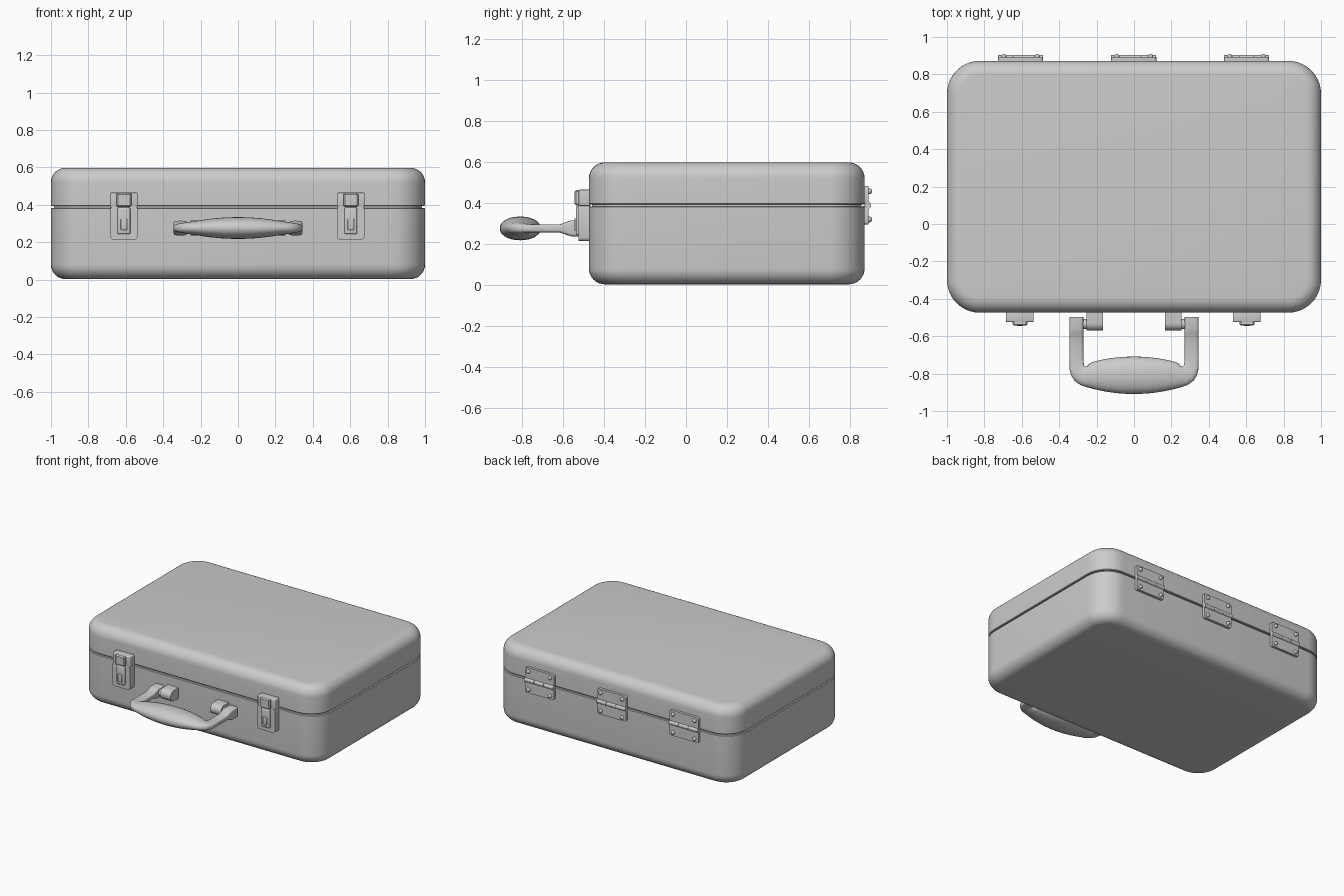
import bpy, bmesh
from math import sin, cos, pi, radians, copysign
from mathutils import Matrix, Vector

if "Cube" in bpy.data.objects:
    bpy.data.objects.remove(bpy.data.objects["Cube"])


def finish(bm, name, angle=35):
    bmesh.ops.recalc_face_normals(bm, faces=bm.faces)
    me = bpy.data.meshes.new(name)
    bm.to_mesh(me)
    bm.free()
    ob = bpy.data.objects.new(name, me)
    bpy.context.collection.objects.link(ob)
    bpy.ops.object.select_all(action='DESELECT')
    ob.select_set(True)
    bpy.context.view_layer.objects.active = ob
    bpy.ops.object.shade_smooth_by_angle(angle=radians(angle))
    return ob


def loft(name, rings, angle=35):
    bm = bmesh.new()
    loops = [[bm.verts.new(p) for p in r] for r in rings]
    n = len(loops[0])
    for a, b in zip(loops, loops[1:]):
        for i in range(n):
            j = (i + 1) % n
            bm.faces.new((a[i], a[j], b[j], b[i]))
    bm.faces.new(loops[0])
    bm.faces.new(loops[-1])
    return finish(bm, name, angle)


def box(name, lo, hi, bevel=0.0, axis=None, segs=3):
    # bevel all edges, or only those running along one axis
    lo, hi = Vector(lo), Vector(hi)
    bm = bmesh.new()
    bmesh.ops.create_cube(bm, size=1, matrix=Matrix.Translation((lo + hi) / 2)
                          @ Matrix.Diagonal((*(hi - lo), 1)))
    if bevel:
        edges = [e for e in bm.edges if axis is None or
                 abs((e.verts[0].co - e.verts[1].co)[axis]) > 1e-5]
        bmesh.ops.bevel(bm, geom=edges, offset=bevel, segments=segs,
                        profile=0.5, affect='EDGES')
    return finish(bm, name)


def cylinder_x(name, x0, x1, y, z, r, n=20):
    return loft(name, [[(x, y + r * cos(2 * pi * i / n), z + r * sin(2 * pi * i / n))
                        for i in range(n)] for x in (x0, x1)])


def outline(inset, z, n=10):
    # rounded rectangle of the case in plan
    hx, hy, r, cy = 1 - inset, 0.673 - inset, 0.175 - inset, 0.199
    pts = []
    for k, (sx, sy) in enumerate(((1, 1), (-1, 1), (-1, -1), (1, -1))):
        for i in range(n + 1):
            a = (k + i / n) * pi / 2
            pts.append((sx * (hx - r) + r * cos(a), cy + sy * (hy - r) + r * sin(a), z))
    return pts


# Case shells, with a dark groove between them
R, E = 0.078, [i * pi / 16 for i in range(9)]
seam = [(0.03, 0.384), (0.004, 0.384), (0, 0.38)]
base = [(R - R * sin(a), 0.003 + R - R * cos(a)) for a in E] + seam[::-1]
lid = [(0.03, 0.393), (0.004, 0.393), (0, 0.397)] + \
      [(R - R * cos(a), 0.598 - R + R * sin(a)) for a in E]
loft("case_base", [outline(d, z) for d, z in base])
loft("case_lid", [outline(d, z) for d, z in lid])
loft("seam_gasket", [outline(0.015, z) for z in (0.375, 0.402)])

# Front latches
for side, cx in (("left", -0.61), ("right", 0.603)):
    box(f"latch_plate_{side}", (cx - 0.074, -0.524, 0.214), (cx + 0.074, -0.465, 0.392), 0.018, 1)
    box(f"latch_catch_{side}", (cx - 0.074, -0.524, 0.386), (cx + 0.074, -0.465, 0.465), 0.006)
    box(f"latch_hood_{side}", (cx - 0.04, -0.544, 0.388), (cx + 0.04, -0.5, 0.464), 0.008, None, 1)
    box(f"lock_plate_{side}", (cx - 0.034, -0.538, 0.243), (cx + 0.034, -0.5, 0.385), 0.008)
    box(f"lock_button_{side}", (cx - 0.017, -0.545, 0.265), (cx + 0.017, -0.52, 0.325), 0.005)

# Handle mounts: rounded lugs on the case with pins out to the handle
HZ = 0.276
for side, s in (("left", -1), ("right", 1)):
    prof = [(-0.465, HZ - 0.04)] + \
           [(-0.53 - 0.04 * sin(a), HZ - 0.04 * cos(a)) for a in [i * pi / 12 for i in range(13)]] + \
           [(-0.465, HZ + 0.04)]
    loft(f"handle_mount_{side}", [[(s * x, y, z) for y, z in prof] for x in (0.165, 0.255)])
    cylinder_x(f"handle_pin_{side}", s * 0.25, s * 0.28, -0.535, HZ, 0.027)

# Handle: one sweep of changing section (x, y, normal angle, half width, half height, roundness)
half = [(0.308, -0.497, 0, 0.037, 0.039, 6), (0.308, -0.56, 0, 0.037, 0.039, 6),
        (0.308, -0.585, 0, 0.037, 0.031, 5), (0.308, -0.615, 0, 0.037, 0.020, 4),
        (0.308, -0.72, 0, 0.037, 0.020, 4), (0.306, -0.765, -15, 0.040, 0.021, 3.5),
        (0.298, -0.785, -30, 0.045, 0.024, 3), (0.284, -0.798, -47, 0.052, 0.027, 2.7),
        (0.263, -0.804, -68, 0.062, 0.032, 2.4)]
for i in range(8):
    x = 0.235 * (1 - i / 7)
    t = (x / 0.235) ** 2
    half.append((x, -0.809 + 0.003 * t, -90 + 10 * t, 0.1 - 0.031 * t, 0.058 - 0.022 * t, 2.1))


def section(x, y, ang, w, h, e, n=28):
    ca, sa = cos(radians(ang)), sin(radians(ang))
    ring = []
    for i in range(n):
        c, s = cos(2 * pi * i / n), sin(2 * pi * i / n)
        u = w * copysign(abs(c) ** (2 / e), c)
        v = h * copysign(abs(s) ** (2 / e), s)
        ring.append((x + u * ca, y + u * sa, HZ + v))
    return ring


mirrored = [(-x, y, -180 - a, w, h, e) for x, y, a, w, h, e in half[-2::-1]]
loft("handle", [section(*p) for p in half + mirrored], 45)

# Back hinges: two leaves, a three-part barrel and four rivets each
for k, cx in enumerate((-0.607, -0.002, 0.602)):
    for part, z0, z1 in (("lower", 0.294, 0.385), ("upper", 0.392, 0.484)):
        box(f"hinge_{k}_{part}_leaf", (cx - 0.121, 0.865, z0), (cx + 0.121, 0.892, z1), 0.014, 1)
    for j in range(3):
        x0 = cx - 0.121 + j * 0.081
        cylinder_x(f"hinge_{k}_barrel_{j}", x0, x0 + 0.079, 0.888, 0.3885, 0.016, 16)
    for i, (dx, z) in enumerate(((-0.09, 0.32), (0.09, 0.32), (-0.09, 0.457), (0.09, 0.457))):
        rivet = [(0.014, 0.885), (0.014, 0.897), (0.011, 0.904), (0.005, 0.908)]
        loft(f"hinge_{k}_rivet_{i}",
             [[(cx + dx + r * cos(pi * q / 8), y, z + r * sin(pi * q / 8)) for q in range(16)]
              for r, y in rivet], 60)
